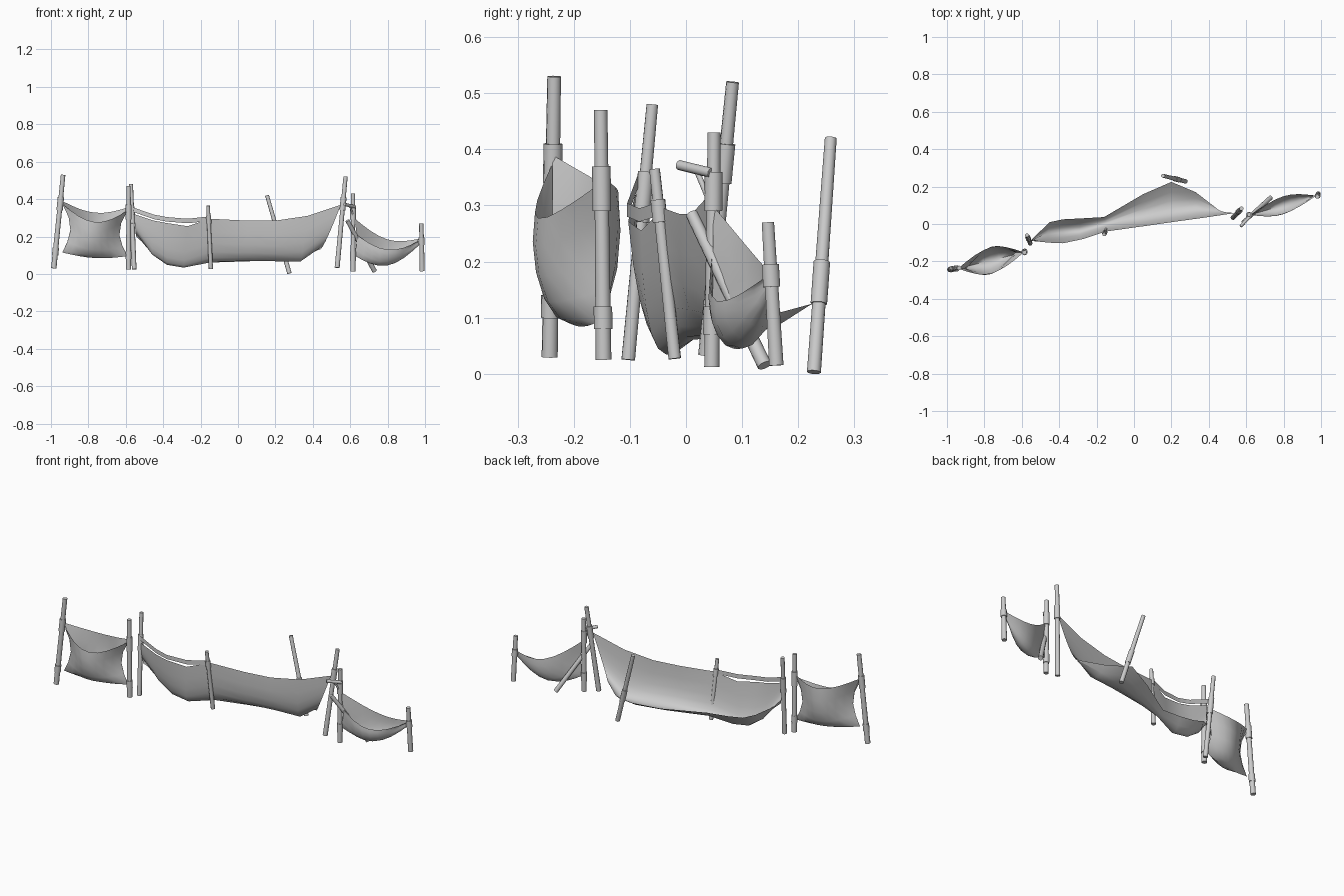
import bpy
from math import sin, cos, pi
from mathutils import Vector

cube = bpy.data.objects.get("Cube")
if cube:
    bpy.data.objects.remove(cube, do_unlink=True)

GREY = (0.6, 0.6, 0.6, 1)
grey = bpy.data.materials.new("plain_grey")
grey.use_nodes = True
grey.diffuse_color = GREY
grey.node_tree.nodes["Principled BSDF"].inputs["Base Color"].default_value = GREY


def finish(obj, angle):
    obj.data.materials.append(grey)
    bpy.ops.object.select_all(action="DESELECT")
    obj.select_set(True)
    bpy.context.view_layer.objects.active = obj
    bpy.ops.object.shade_smooth_by_angle(angle=angle)
    return obj


def rod(name, start, end, radius, taper=1.0):
    """Ten sided rod between two points."""
    start, end = Vector(start), Vector(end)
    axis = end - start
    bpy.ops.mesh.primitive_cone_add(
        vertices=10, radius1=radius, radius2=radius * taper, depth=axis.length,
        location=(start + end) / 2, rotation=axis.to_track_quat("Z", "Y").to_euler())
    obj = bpy.context.object
    obj.name = name
    return finish(obj, 0.7)


def pole(name, foot, top, radius, wraps=()):
    """Wooden pole with cloth wraps given as height ranges."""
    foot, top = Vector(foot), Vector(top)
    rod(name, foot, top, radius, 0.85)
    for low, high in wraps:
        ends = [foot.lerp(top, (z - foot.z) / (top.z - foot.z)) for z in (low, high)]
        rod(name + "_wrap", ends[0], ends[1], radius * 1.18)


def loft(name, sections):
    """Sheet skinned across equally long rows of points."""
    n = len(sections[0])
    faces = [(i * n + j, i * n + j + 1, (i + 1) * n + j + 1, (i + 1) * n + j)
             for i in range(len(sections) - 1) for j in range(n - 1)]
    mesh = bpy.data.meshes.new(name)
    mesh.from_pydata([tuple(p) for row in sections for p in row], [], faces)
    obj = bpy.data.objects.new(name, mesh)
    bpy.context.collection.objects.link(obj)
    return finish(obj, 0.9)


def mix(pair, t):
    return pair[0] + (pair[1] - pair[0]) * t


def trough(name, x, y, front, back, bottom, sags, width, pull, steps=8):
    """Hanging sling: front and back rims meet on a pole at each end."""
    lean = 0.35
    rows = []
    for i in range(steps + 1):
        t = i / steps
        s = sin(pi * t)
        rim_f, rim_b, low = [mix(p, t) - sag * s
                             for p, sag in zip((front, back, bottom), sags)]
        row = []
        for j in range(11):
            v = j / 10
            a = -lean + v * (pi + 2 * lean)
            h = (sin(a) + sin(lean)) / (1 + sin(lean))
            row.append((mix(x, t) + pull * (1 - 2 * t) * sin(pi * h),
                        mix(y, t) - width * s * cos(a),
                        mix((mix((rim_f, rim_b), v), low), h)))
        rows.append(row)
    return loft(name, rows)


# Upright poles
pole("left_end_pole", (-.985, -.243, .03), (-.935, -.235, .53), .0145,
     [(.34, .41), (.1, .14)])
pole("left_inner_pole", (-.585, -.147, .025), (-.585, -.152, .47), .014,
     [(.29, .37), (.08, .12)])
pole("main_left_pole", (-.555, -.103, .025), (-.572, -.06, .48), .0125, [(.27, .36)])
pole("main_front_pole", (-.145, -.02, .027), (-.16, -.056, .365), .0115, [(.27, .31)])
pole("main_back_pole", (.275, .228, .003), (.155, .258, .42), .0125, [(.125, .2)])
pole("main_right_pole", (.53, .035, .033), (.575, .083, .52), .0135, [(.34, .41)])
pole("right_inner_pole", (.615, .046, .012), (.615, .05, .43), .0135,
     [(.29, .36), (.07, .12)])
pole("right_end_pole", (.985, .161, .015), (.98, .146, .27), .0135, [(.155, .195)])
pole("leaning_pole", (.73, .14, .015), (.585, .01, .285), .013)

# Short cross bar and its tie
rod("cross_bar", (.57, -.012, .372), (.625, .045, .358), .009)
rod("bar_tie", (.6, .02, .36), (.62, .045, .3), .005)

# Slings at both ends
trough("left_sling", (-.94, -.59), (-.238, -.152), (.375, .34), (.39, .355),
       (.115, .095), (.08, .045, .02), .073, .045)
trough("right_sling", (.62, .975), (.048, .152), (.22, .18), (.3, .19),
       (.1, .16), (.07, .06, .085), .048, .015)

# Large sheet: front rim, fold and back edge at each station
stations = [
    ((-.555, -.09, .32), (-.55, -.088, .25), (-.545, -.08, .2)),
    ((-.45, -.1, .285), (-.46, -.06, .115), (-.45, .01, .145)),
    ((-.38, -.103, .272), (-.38, -.055, .06), (-.38, .025, .115)),
    ((-.27, -.08, .255), (-.29, -.05, .045), (-.28, .03, .1)),
    ((-.15, -.04, .295), (-.15, -.01, .085), (-.16, .037, .09)),
    ((.05, -.012, .285), (.05, .025, .085), (.05, .16, .105)),
    ((.2, .01, .285), (.2, .055, .08), (.2, .225, .125)),
    ((.37, .033, .31), (.34, .065, .085), (.33, .17, .11)),
    ((.55, .06, .37), (.48, .065, .2), (.44, .085, .13)),
]
rows = []
for points in stations:
    rim, fold, back = map(Vector, points)
    handle = 2 * fold - (rim + back) / 2
    rows.append([rim * (1 - v) ** 2 + handle * 2 * v * (1 - v) + back * v * v
                 for v in (k / 8 for k in range(9))])
loft("main_sheet", rows)

# Narrow strap above the front rim
strap = [(-.565, -.085, .345), (-.45, -.1, .305), (-.38, -.105, .292),
         (-.27, -.083, .283), (-.155, -.045, .295)]
loft("front_strap", [[(x, y, z + d) for d in (-.012, .012)] for x, y, z in strap])
